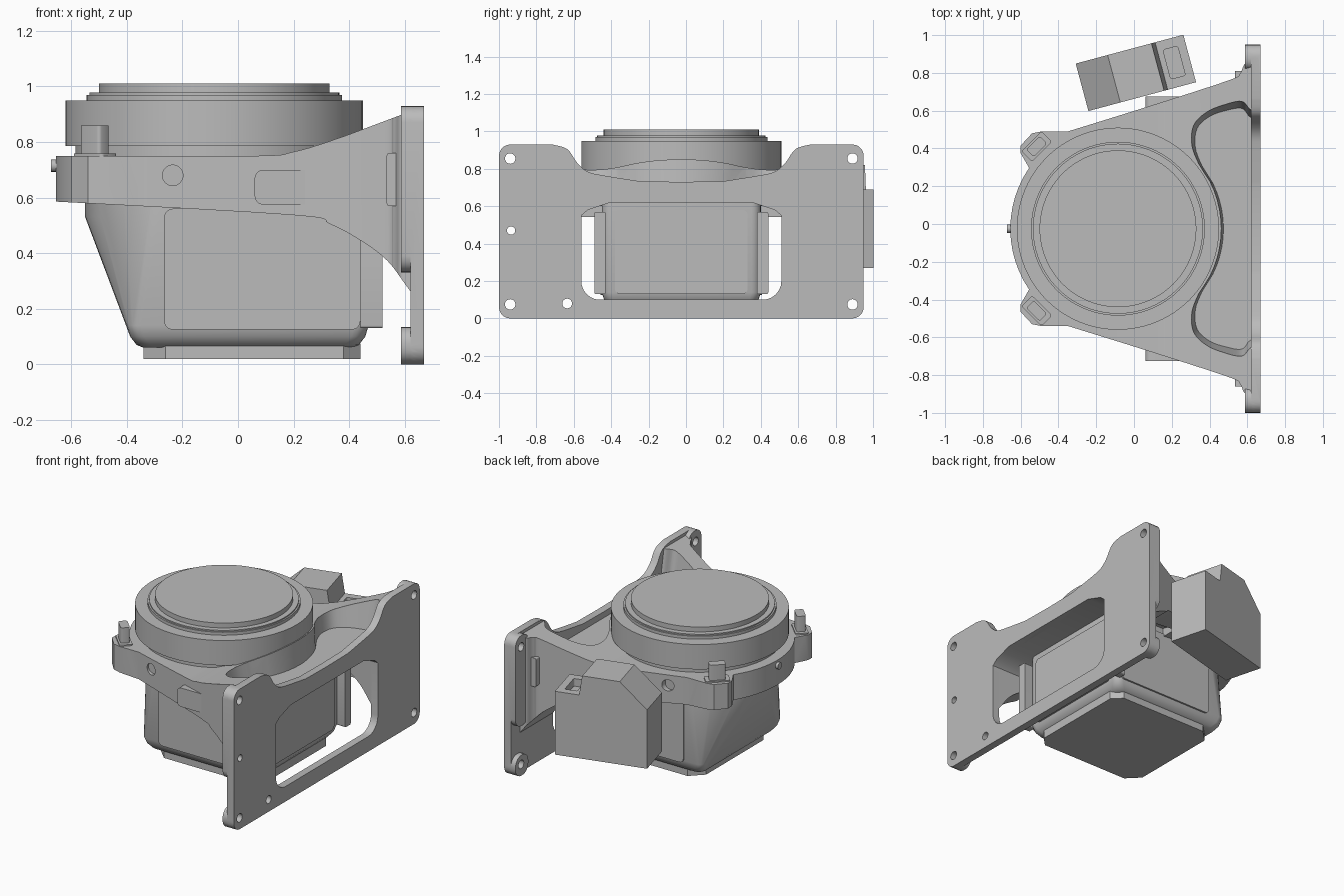
import bpy, bmesh
from math import sin, cos, pi, radians
from mathutils import Vector, Matrix

if "Cube" in bpy.data.objects:
    bpy.data.objects.remove(bpy.data.objects["Cube"])

Y0 = -0.025          # symmetry plane of the housing and bracket
LENS_X = -0.085      # axis of the round cover

grey = bpy.data.materials.new("cast_grey")
grey.use_nodes = True
grey.diffuse_color = (0.5, 0.5, 0.5, 1)
grey.node_tree.nodes["Principled BSDF"].inputs["Base Color"].default_value = (0.5, 0.5, 0.5, 1)


def activate(obj):
    bpy.ops.object.select_all(action='DESELECT')
    obj.select_set(True)
    bpy.context.view_layer.objects.active = obj


def finish(name, bm):
    bmesh.ops.recalc_face_normals(bm, faces=bm.faces)
    mesh = bpy.data.meshes.new(name)
    bm.to_mesh(mesh)
    bm.free()
    obj = bpy.data.objects.new(name, mesh)
    bpy.context.collection.objects.link(obj)
    mesh.materials.append(grey)
    return obj


def prism(name, pts, axis, lo, hi, y0=Y0):
    """Extrude a 2D outline along an axis."""
    place = {'x': lambda a, b, t: (t, a + y0, b),
             'y': lambda a, b, t: (a, t + y0, b),
             'z': lambda a, b, t: (a, b + y0, t)}[axis]
    bm = bmesh.new()
    low = [bm.verts.new(place(a, b, lo)) for a, b in pts]
    top = [bm.verts.new(place(a, b, hi)) for a, b in pts]
    bm.faces.new(low)
    bm.faces.new(top)
    for i in range(len(pts)):
        j = (i + 1) % len(pts)
        bm.faces.new((low[i], low[j], top[j], top[i]))
    return finish(name, bm)


def curve(pts, n=5):
    """Smooth open path through the given points."""
    p = [Vector(q) for q in [pts[0], *pts, pts[-1]]]
    out = []
    for a, b, c, d in zip(p, p[1:], p[2:], p[3:]):
        for k in range(n):
            t = k / n
            out.append(tuple(0.5 * (2 * b + (c - a) * t + (2 * a - 5 * b + 4 * c - d) * t * t
                                    + (3 * b - a - 3 * c + d) * t ** 3)))
    return out + [tuple(pts[-1])]


def circle(cx, cy, r, n=32):
    return [(cx + r * cos(2 * pi * k / n), cy + r * sin(2 * pi * k / n)) for k in range(n)]


def rounded(x0, x1, y0, y1, r, n=5):
    out = []
    corners = [(x1 - r, y1 - r), (x0 + r, y1 - r), (x0 + r, y0 + r), (x1 - r, y0 + r)]
    for q, (cx, cy) in enumerate(corners):
        for k in range(n + 1):
            a = pi / 2 * (q + k / n)
            out.append((cx + r * cos(a), cy + r * sin(a)))
    return out


def mirror_y(half):
    return half + [(x, -y) for x, y in reversed(half) if abs(y) > 1e-6]


def mirror_a(half):
    return half + [(-a, b) for a, b in reversed(half) if abs(a) > 1e-6]


def boolean(obj, others, op='DIFFERENCE'):
    for other in others:
        activate(obj)
        m = obj.modifiers.new("cut", 'BOOLEAN')
        m.operation, m.solver, m.object = op, 'EXACT', other
        bpy.ops.object.modifier_apply(modifier=m.name)
        bpy.data.objects.remove(other)


def polish(obj):
    activate(obj)
    bpy.ops.object.shade_smooth_by_angle(angle=radians(32))


# Round cover: turned profile (radius, height)
bm = bmesh.new()
profile = [(0, 0.6), (0.50, 0.6), (0.50, 0.785), (0.535, 0.785), (0.535, 0.95), (0.46, 0.95),
           (0.46, 0.97), (0.45, 0.97), (0.45, 0.978), (0.415, 0.978), (0.415, 1.01), (0, 1.01)]
vs = [bm.verts.new((LENS_X + r, Y0, z)) for r, z in profile]
es = [bm.edges.new(p) for p in zip(vs, vs[1:])]
bmesh.ops.spin(bm, geom=vs + es, cent=(LENS_X, Y0, 0), axis=(0, 0, 1), angle=2 * pi, steps=96)
bmesh.ops.remove_doubles(bm, verts=bm.verts, dist=1e-4)
polish(finish("round_cover", bm))

# Lower housing: hull from a rounded box up to a round, flat-sided neck
SIDE = 0.425
bm = bmesh.new()
for inset, z in [(0.06, 0.06), (0.035, 0.07), (0.012, 0.10), (0, 0.14)]:
    for x, y in rounded(-0.40 + inset, 0.47 - inset, -SIDE + inset, SIDE - inset, 0.05):
        bm.verts.new((x, y + Y0, z))
for x, y in rounded(-0.27, 0.47, -SIDE, SIDE, 0.05):
    if x > 0:
        bm.verts.new((x, y + Y0, 0.64))
for z in (0.53, 0.64):
    for x, y in circle(LENS_X, 0, 0.465, 64):
        bm.verts.new((x, max(-SIDE, min(SIDE, y)) + Y0, z))
hull = bmesh.ops.convex_hull(bm, input=bm.verts)
bmesh.ops.delete(bm, geom=list({g for g in hull["geom_interior"] + hull["geom_unused"]
                                if isinstance(g, bmesh.types.BMVert)}), context='VERTS')
polish(finish("lower_housing", bm))

# Raised panels, foot and corner strips of the housing
for side, name in ((-1, "front_panel"), (1, "back_panel")):
    a, b = sorted((side * 0.41, side * 0.432))
    polish(prism(name, rounded(-0.265, 0.44, 0.125, 0.56, 0.03), 'y', a, b))
polish(prism("side_panel", rounded(-0.355, 0.355, 0.13, 0.58, 0.03), 'x', 0.45, 0.477))
foot = mirror_y([(0.44, 0.32), (0.38, 0.38), (-0.26, 0.38), (-0.34, 0.30)])
polish(prism("housing_foot", foot, 'z', 0.02, 0.075))
for side, name in ((-1, "front_strip"), (1, "back_strip")):
    c = side * 0.435
    polish(prism(name, rounded(c - 0.03, c + 0.03, 0.13, 0.57, 0.01), 'x', 0.44, 0.52))

# Bracket: plan outline met with side profile
plan = [(-0.655, 0)] + [(LENS_X - 0.57 * cos(a / 10), 0.57 * sin(a / 10)) for a in range(1, 7)]
plan += [(-0.60, 0.40), (-0.60, 0.44), (-0.54, 0.505), (-0.49, 0.515)]
plan += curve([(-0.35, 0.515), (0.1, 0.655), (0.5, 0.785), (0.56, 0.82), (0.585, 0.87), (0.625, 0.88)])
bracket = prism("bracket", mirror_y(plan), 'z', 0, 1.1)
upper = curve([(-0.7, 0.75), (0.05, 0.75), (0.2, 0.765), (0.35, 0.81), (0.5, 0.865), (0.58, 0.895), (0.66, 0.925)])
under = curve([(0.66, 0.22), (0.615, 0.27), (0.54, 0.37), (0.45, 0.44), (0.33, 0.505), (0.2, 0.537), (-0.7, 0.588)])
boolean(bracket, [prism("side_profile", upper + under, 'y', -1.2, 1.2)], 'INTERSECT')

# Kidney pocket with sloping walls, window tunnel and side holes
pocket = [(LENS_X + 0.54 * cos(a / 10), 0.54 * sin(a / 10)) for a in range(0, 6)]
pocket += curve([(0.32, 0.36), (0.28, 0.46), (0.29, 0.57), (0.37, 0.64), (0.48, 0.675), (0.57, 0.685),
                 (0.615, 0.64), (0.66, 0.62)])
pocket_cut = prism("pocket_cut", mirror_y(pocket), 'z', 0.69, 0.95)
for v in pocket_cut.data.vertices:
    if v.co.z < 0.7:
        v.co.x = 0.58 + (v.co.x - 0.58) * 0.85
        v.co.y = Y0 + (v.co.y - Y0) * 0.93

window = [(0, 0.62), (0.38, 0.62), (0.50, 0.58), (0.535, 0.55)]
window += [(0.535 - 0.1 * (1 - cos(a)), 0.2 - 0.1 * sin(a)) for a in (k * pi / 12 for k in range(7))] + [(0, 0.1)]
window = mirror_a(window)
cutters = [pocket_cut, prism("window_cut", window, 'x', 0.1, 0.9)]
for s in (-1, 1):
    a, b = sorted((s * 0.525, s * 0.7))
    cutters.append(prism("hole_cut", circle(-0.235, 0.68, 0.037), 'y', a, b))
boolean(bracket, cutters)
polish(bracket)

# Mounting plate with corner pads, window and screw holes
half = [(0, 0.73), *curve([(0.22, 0.733), (0.42, 0.765), (0.50, 0.785), (0.555, 0.83), (0.61, 0.905), (0.69, 0.93)])]
edge = rounded(0, 0.975, 0, 0.93, 0.06)
half += edge[5::-1] + edge[:17:-1] + [(0, 0)]
plate = prism("mounting_plate", mirror_a(half), 'x', 0.62, 0.67)
for s in (-1, 1):
    for lo, hi in ((0, 0.135), (0.33, 0.93)):
        a, b = sorted((s * 0.84, s * 0.975))
        boolean(plate, [prism("corner_pad", rounded(a, b, lo, hi, 0.06), 'x', 0.587, 0.66)], 'UNION')
holes = [(s * 0.915, z, 0.028) for s in (-1, 1) for z in (0.075, 0.855)]
holes += [(-0.61, 0.08, 0.026), (-0.91, 0.47, 0.022)]
boolean(plate, [prism("window_cut", window, 'x', 0.5, 0.8)]
        + [prism("screw_cut", circle(y, z, r, 20), 'x', 0.5, 0.8) for y, z, r in holes])
polish(plate)

# Side pads, wall ribs, clip posts and their ledges
for s, side in ((-1, "front"), (1, "back")):
    a, b = sorted((s * 0.58, s * 0.7))
    polish(prism(side + "_pad", rounded(0.06, 0.30, 0.575, 0.70, 0.03), 'y', a, b))
    a, b = sorted((s * 0.74, s * 0.835))
    polish(prism(side + "_rib", rounded(0.535, 0.575, 0.57, 0.76, 0.01), 'y', a, b))
    turn = Matrix.Rotation(s * radians(45), 2)
    for part, w, d, lo, hi in (("_clip_post", 0.05, 0.028, 0.70, 0.86), ("_clip_ledge", 0.075, 0.04, 0.70, 0.758)):
        pts = [turn @ Vector(p) + Vector((-0.515, s * 0.435)) for p in rounded(-w, w, -d, d, 0.012, 3)]
        polish(prism(side + part, pts, 'z', lo, hi))
polish(prism("end_screw", circle(0, 0.715, 0.022, 16), 'x', -0.672, -0.63))

# Motor box: chamfered profile turned 15 degrees behind the bracket
outline = [(-0.295, 0.27), (0.295, 0.27), (0.295, 0.69), (0.14, 0.69), (0.12, 0.82), (-0.12, 0.82), (-0.295, 0.66)]
box = prism("motor_box", outline, 'y', -0.13, 0.13, 0)
boolean(box, [prism("socket_cut", rounded(0.17, 0.25, -0.08, 0.08, 0.01), 'z', 0.64, 0.9, 0)])
box.data.transform(Matrix.Translation((0.01, 0.80, 0)) @ Matrix.Rotation(radians(15), 4, 'Z'))
polish(box)
